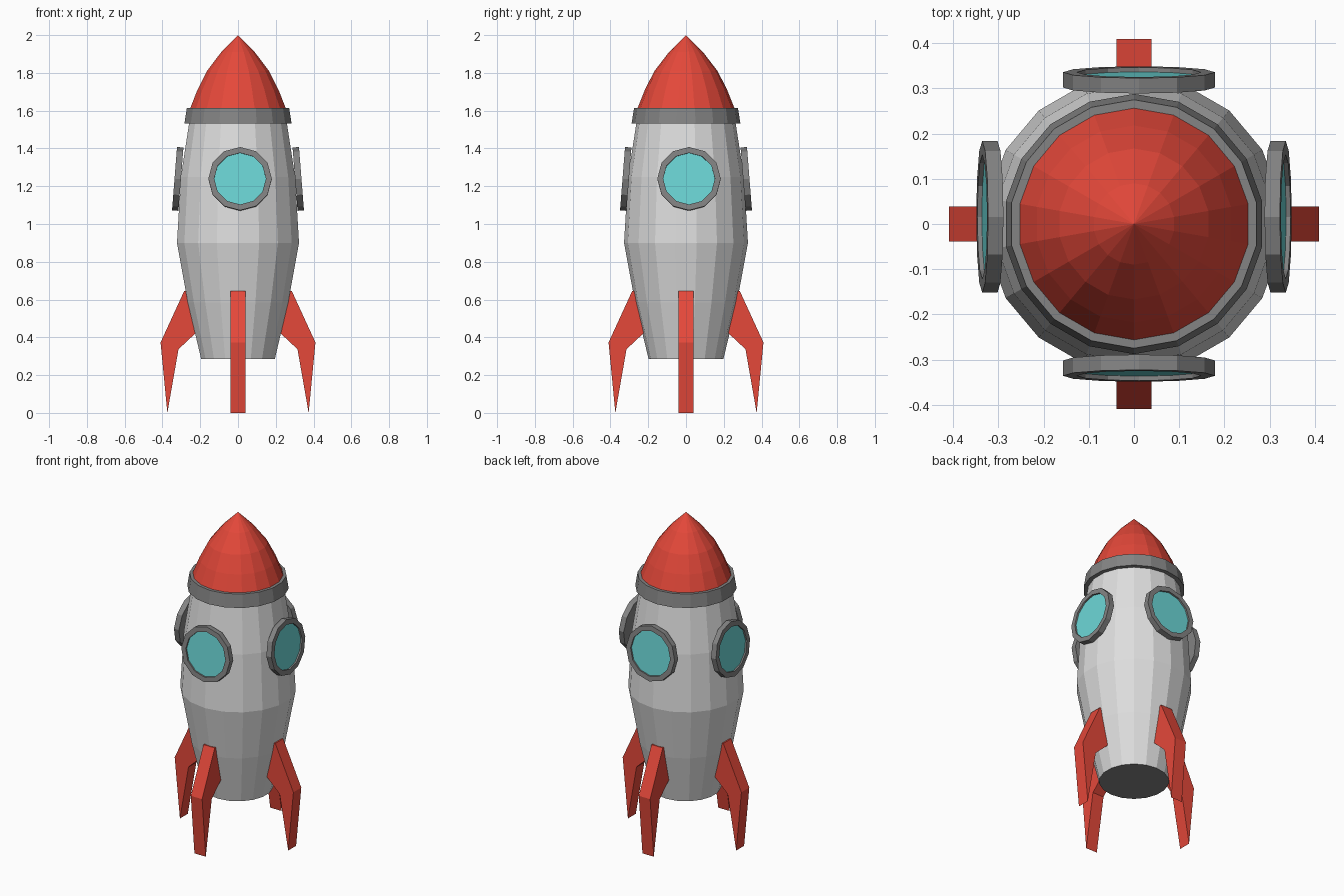
import bpy
import bmesh
from math import pi, radians, sin, cos
from mathutils import Matrix, Vector

cube = bpy.data.objects.get("Cube")
if cube:
    bpy.data.objects.remove(cube, do_unlink=True)


def material(name, color):
    mat = bpy.data.materials.new(name)
    mat.use_nodes = True
    mat.diffuse_color = (*color, 1)
    mat.node_tree.nodes["Principled BSDF"].inputs["Base Color"].default_value = (*color, 1)
    return mat


WHITE = material("hull white", (0.73, 0.73, 0.73))
RED = material("bright red", (0.78, 0.065, 0.042))
GREY = material("trim grey", (0.23, 0.23, 0.23))
GLASS = material("window teal", (0.15, 0.68, 0.68))


def finish(bm, name, mats, rule=None, matrix=None):
    bmesh.ops.recalc_face_normals(bm, faces=bm.faces[:])
    for face in bm.faces:
        if rule and rule(face):
            face.material_index = 1
    if matrix:
        bm.transform(matrix)
    mesh = bpy.data.meshes.new(name)
    bm.to_mesh(mesh)
    bm.free()
    for mat in mats:
        mesh.materials.append(mat)
    obj = bpy.data.objects.new(name, mesh)
    bpy.context.collection.objects.link(obj)
    return obj


def lathe(name, profile, sides, mats, rule=None, matrix=None, closed=False):
    """Spin a (radius, height) profile about z, starting on the y axis."""
    bm = bmesh.new()
    verts = [bm.verts.new((0, r, z)) for r, z in profile]
    edges = [bm.edges.new(pair) for pair in zip(verts, verts[1:])]
    if closed:
        edges.append(bm.edges.new((verts[-1], verts[0])))
    bmesh.ops.spin(bm, geom=verts + edges, cent=(0, 0, 0), axis=(0, 0, 1),
                   angle=2 * pi, steps=sides, use_duplicate=False)
    bmesh.ops.remove_doubles(bm, verts=bm.verts[:], dist=0.0005)
    return finish(bm, name, mats, rule, matrix)


# Hull with a grey underside
SIDES = 18
lathe("hull", [(0, 0.285), (0.198, 0.285), (0.27, 0.585), (0.328, 0.9),
               (0.307, 1.25), (0.257, 1.57), (0, 1.57)], SIDES,
      [WHITE, GREY], lambda f: f.normal.z < -0.9)

# Collar and nose cone
lathe("collar", [(0.24, 1.533), (0.288, 1.533), (0.275, 1.614), (0.24, 1.614)],
      SIDES, [GREY], closed=True)
lathe("nose_cone", [(0, 1.6), (0.262, 1.6), (0.218, 1.71), (0.167, 1.81),
                    (0.09, 1.91), (0, 2.0)], SIDES, [RED])

# Round windows, tilted to follow the hull
TILT = radians(4.5)
WINDOW = [(0, -0.034), (0.168, -0.034), (0.168, 0), (0.137, 0), (0.137, -0.01), (0, -0.01)]
SPOTS = {"left": (0, (0.336, 0.016)), "back": (90, (0.011, 0.336)),
         "right": (180, (-0.336, 0.016)), "front": (270, (0.011, -0.336))}


def is_glass(face):
    center = face.calc_center_median()
    return abs(center.z + 0.01) < 0.001


for side, (angle, (x, y)) in SPOTS.items():
    place = (Matrix.Translation((x, y, 1.24)) @ Matrix.Rotation(radians(angle), 4, "Z")
             @ Matrix.Rotation(pi / 2 - TILT, 4, "Y"))
    lathe(side + "_window", WINDOW, 12, [GREY, GLASS], is_glass, place)

# Four swept fins
FIN = [(0.285, 0.645), (0.41, 0.373), (0.374, 0.0), (0.315, 0.337),
       (0.232, 0.415), (0.2, 0.44), (0.23, 0.645)]
for side, (angle, spot) in SPOTS.items():
    bm = bmesh.new()
    face = bm.faces.new([bm.verts.new((r, -0.039, z)) for r, z in FIN])
    extruded = bmesh.ops.extrude_face_region(bm, geom=[face], use_keep_orig=True)
    moved = [v for v in extruded["geom"] if isinstance(v, bmesh.types.BMVert)]
    bmesh.ops.translate(bm, verts=moved, vec=(0, 0.078, 0))
    finish(bm, side + "_fin", [RED], None, Matrix.Rotation(radians(angle), 4, "Z"))
